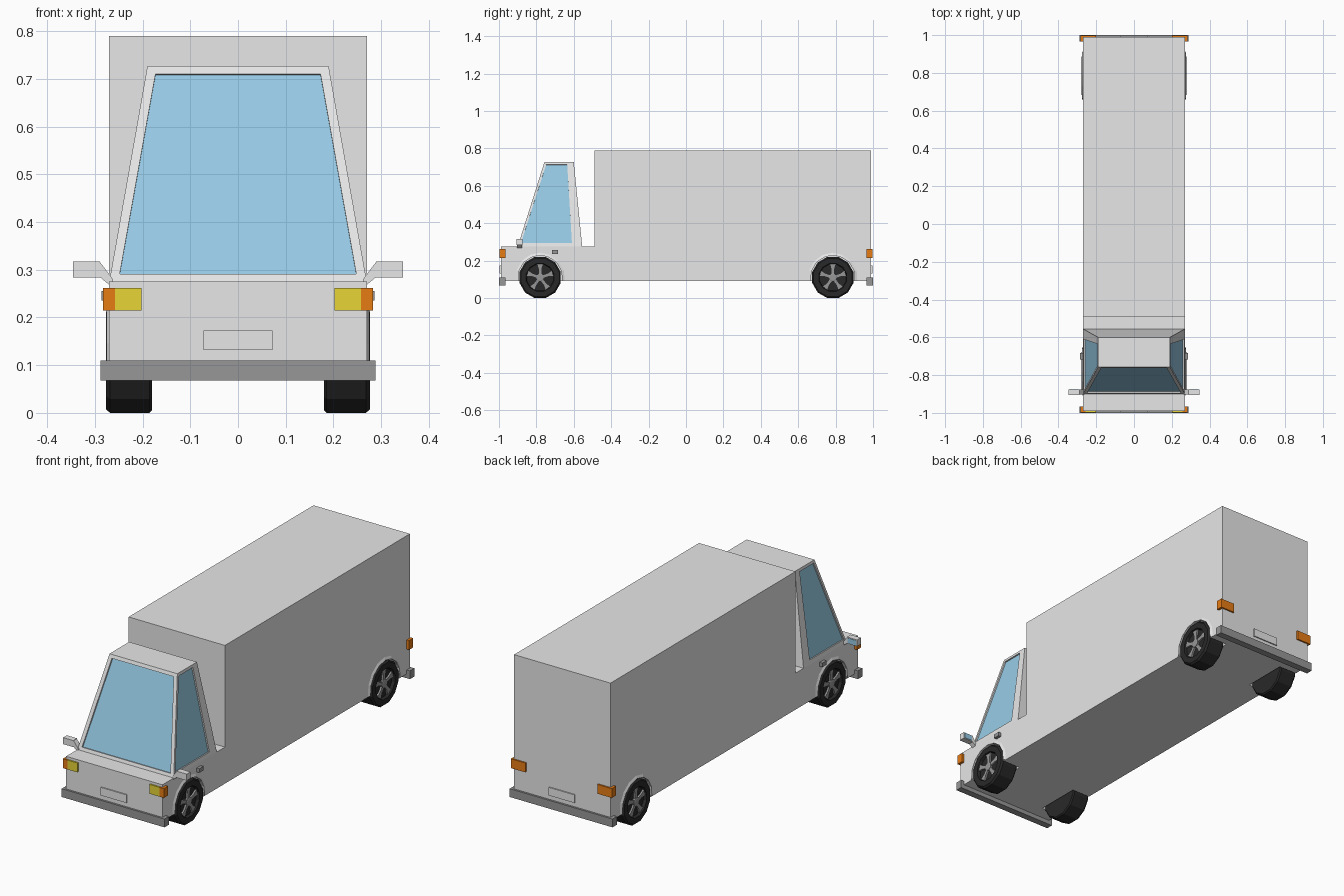
import bpy, bmesh, math
from mathutils import Vector

if "Cube" in bpy.data.objects:
    bpy.data.objects.remove(bpy.data.objects["Cube"])


def material(name, r, g, b):
    m = bpy.data.materials.new(name)
    m.diffuse_color = (r, g, b, 1)
    m.use_nodes = True
    m.node_tree.nodes["Principled BSDF"].inputs["Base Color"].default_value = m.diffuse_color
    return m


PAINT = material("body_light_grey", .85, .85, .85)
GLASS = material("window_blue", .31, .60, .79)
TRIM = material("trim_grey", .31, .31, .31)
TYRE = material("tyre_black", .022, .022, .022)
AMBER = material("lamp_orange", .88, .22, .008)
YELLOW = material("lamp_yellow", .85, .71, .04)


def make(name, verts, faces, mats, fix=True, index=None):
    me = bpy.data.meshes.new(name)
    me.from_pydata([tuple(v) for v in verts], [], faces)
    for m in mats:
        me.materials.append(m)
    if index:
        for p, i in zip(me.polygons, index):
            p.material_index = i
    if fix:
        bm = bmesh.new()
        bm.from_mesh(me)
        bmesh.ops.recalc_face_normals(bm, faces=bm.faces)
        bm.to_mesh(me)
        bm.free()
    ob = bpy.data.objects.new(name, me)
    bpy.context.collection.objects.link(ob)
    return ob


def prism(name, pts, place, a, b, mat):
    """Extrude a 2D outline from a to b; place(u, v, w) gives the 3D point."""
    n = len(pts)
    verts = [place(u, v, w) for w in (a, b) for u, v in pts]
    faces = [list(range(n)), list(range(n, 2 * n))]
    faces += [[i, (i + 1) % n, n + (i + 1) % n, n + i] for i in range(n)]
    return make(name, verts, faces, [mat])


def along_x(u, v, w):
    return (w, u, v)


def along_y(u, v, w):
    return (u, w, v)


def box(name, x, y, z, mat):
    return prism(name, [(y[0], z[0]), (y[1], z[0]), (y[1], z[1]), (y[0], z[1])],
                 along_x, x[0], x[1], mat)


def lathe(name, profile, s, cy, cz, mat, n=12):
    """Closed solid turned about a sideways axle; profile is (x, radius)."""
    verts, faces = [], []
    for x, r in profile:
        for i in range(n):
            a = 2 * math.pi * (i + .5) / n
            verts.append((s * x, cy + r * math.cos(a), cz + r * math.sin(a)))
    m = len(profile)
    for k in range(m - 1):
        for i in range(n):
            j = (i + 1) % n
            faces.append([k * n + i, k * n + j, (k + 1) * n + j, (k + 1) * n + i])
    faces += [list(range(n)), list(range((m - 1) * n, m * n))]
    return make(name, verts, faces, [mat])


AXLES = {"front": -.78, "rear": .785}
AXLE_Z = .11

# Chassis and cargo box in one side profile
body = prism("body", [(-.99, .09), (.99, .09), (.99, .79), (-.49, .79),
                      (-.49, .275), (-.99, .275)], along_x, -.27, .27, PAINT)

# Wheel wells
for s in (-1, 1):
    for cy in AXLES.values():
        cutter = lathe("well_cutter", [(.17, .12), (.3, .12)], s, cy, AXLE_Z, PAINT)
        cutter.hide_render = True
        mod = body.modifiers.new("well", 'BOOLEAN')
        mod.operation = 'DIFFERENCE'
        mod.solver = 'EXACT'
        mod.object = cutter
        bpy.context.view_layer.objects.active = body
        bpy.ops.object.modifier_apply(modifier=mod.name)
        bpy.data.objects.remove(cutter)

# Cab: tapered shell with recessed windows
Z0, Z1 = .275, .727


def cab_x(z):
    return .27 - .08 * (z - Z0) / (Z1 - Z0)


def cab_y(z):
    return -.9 + .143 * (z - Z0) / (Z1 - Z0)


cv, cf, ci = [], [], []


def panel(corners, pane=None, inward=None):
    """One cab side; with a pane it becomes a frame, a rim and the glass."""
    b = len(cv)
    cv.extend(Vector(c) for c in corners)
    if pane is None:
        cf.append([b, b + 1, b + 2, b + 3])
        ci.append(0)
        return
    cv.extend(Vector(p) for p in pane)
    cv.extend(Vector(p) + Vector(inward) for p in pane)
    for ring in (0, 4):
        for i in range(4):
            j = (i + 1) % 4
            cf.append([b + ring + i, b + ring + j, b + ring + 4 + j, b + ring + 4 + i])
            ci.append(0)
    cf.append([b + 8, b + 9, b + 10, b + 11])
    ci.append(1)


# windscreen
panel([(-.27, -.9, Z0), (.27, -.9, Z0), (.19, -.757, Z1), (-.19, -.757, Z1)],
      [(-.248, cab_y(.291), .291), (.248, cab_y(.291), .291),
       (.173, cab_y(.71), .71), (-.173, cab_y(.71), .71)], (0, .008, -.002))
# side windows
for s in (1, -1):
    out = [(s * .27, -.9, Z0), (s * .27, -.555, Z0), (s * .19, -.6, Z1), (s * .19, -.757, Z1)]
    win = [(s * cab_x(z), y, z) for y, z in
           ((-.882, .295), (-.61, .295), (-.635, .713), (-.748, .713))]
    if s < 0:
        out.reverse()
        win.reverse()
    panel(out, win, (-s * .007, 0, -.001))
# back, roof, floor
panel([(.27, -.555, Z0), (-.27, -.555, Z0), (-.19, -.6, Z1), (.19, -.6, Z1)])
panel([(-.19, -.757, Z1), (.19, -.757, Z1), (.19, -.6, Z1), (-.19, -.6, Z1)])
panel([(-.27, -.555, Z0), (.27, -.555, Z0), (.27, -.9, Z0), (-.27, -.9, Z0)])
make("cab", cv, cf, [PAINT, GLASS], fix=False, index=ci)

# Wheels, spokes and arches
for s in (-1, 1):
    side = "right" if s > 0 else "left"
    for end, cy in AXLES.items():
        tag = f"{end}_{side}"
        lathe("tyre_" + tag, [(.18, .108), (.186, .1139), (.268, .1139), (.277, .106),
                              (.277, .077), (.262, .073)], s, cy, AXLE_Z, TYRE)
        lathe("hub_" + tag, [(.255, .022), (.273, .022), (.275, .016)], s, cy, AXLE_Z, TRIM)
        for k in range(5):
            a = math.pi / 2 + k * 2 * math.pi / 5
            ca, sa = math.cos(a), math.sin(a)
            pts = [(cy + r * ca - w * sa, AXLE_Z + r * sa + w * ca) for r, w in
                   ((.012, -.009), (.045, -.009), (.071, -.017),
                    (.071, .017), (.045, .009), (.012, .009))]
            prism(f"spoke_{tag}_{k}", pts, along_x, s * .258, s * .271, TRIM)
        # arch lip sloping out from the body side
        verts, faces, n = [], [], 9
        for i in range(n):
            a = math.radians(-8 + 196 * i / (n - 1))
            for x, r in ((.268, .137), (.276, .119), (.268, .119)):
                verts.append((s * x, cy + r * math.cos(a), AXLE_Z + r * math.sin(a)))
        for i in range(n - 1):
            for j in range(3):
                k = (j + 1) % 3
                faces.append([3 * i + j, 3 * i + k, 3 * i + 3 + k, 3 * i + 3 + j])
        faces += [[0, 1, 2], [3 * n - 3, 3 * n - 2, 3 * n - 1]]
        make("wheel_arch_" + tag, verts, faces, [PAINT])

# Bumpers and number plates at both ends
for e, end in ((-1, "front"), (1, "rear")):
    box(end + "_bumper", (-.288, .288), sorted((e * .965, e * 1.0)), (.068, .11), TRIM)
    box(end + "_plate", (-.072, .072), sorted((e * .985, e * .996)), (.132, .173), PAINT)

# Lamps, door handles and mirrors on both sides
for s in (-1, 1):
    side = "right" if s > 0 else "left"
    Z = (.215, .262)
    box("headlamp_" + side, sorted((s * .202, s * .258)), (-.998, -.98), Z, YELLOW)
    box("indicator_" + side, sorted((s * .258, s * .283)), (-.998, -.965), Z, AMBER)
    prism("tail_lamp_" + side, [(s * .202, .98), (s * .202, .998), (s * .283, .998),
                                (s * .283, .965), (s * .26, .965), (s * .26, .98)],
          lambda u, v, w: (u, v, w), Z[0], Z[1], AMBER)
    box("door_handle_" + side, sorted((s * .262, s * .286)), (-.717, -.684), (.236, .256), TRIM)
    prism("mirror_arm_" + side, [(s * .262, .262), (s * .29, .285), (s * .29, .317),
                                 (s * .262, .28)], along_y, -.903, -.877, PAINT)
    box("mirror_" + side, sorted((s * .289, s * .346)), (-.905, -.875), (.284, .317), PAINT)
    box("mirror_glass_" + side, sorted((s * .295, s * .341)), (-.876, -.873), (.288, .313), GLASS)
